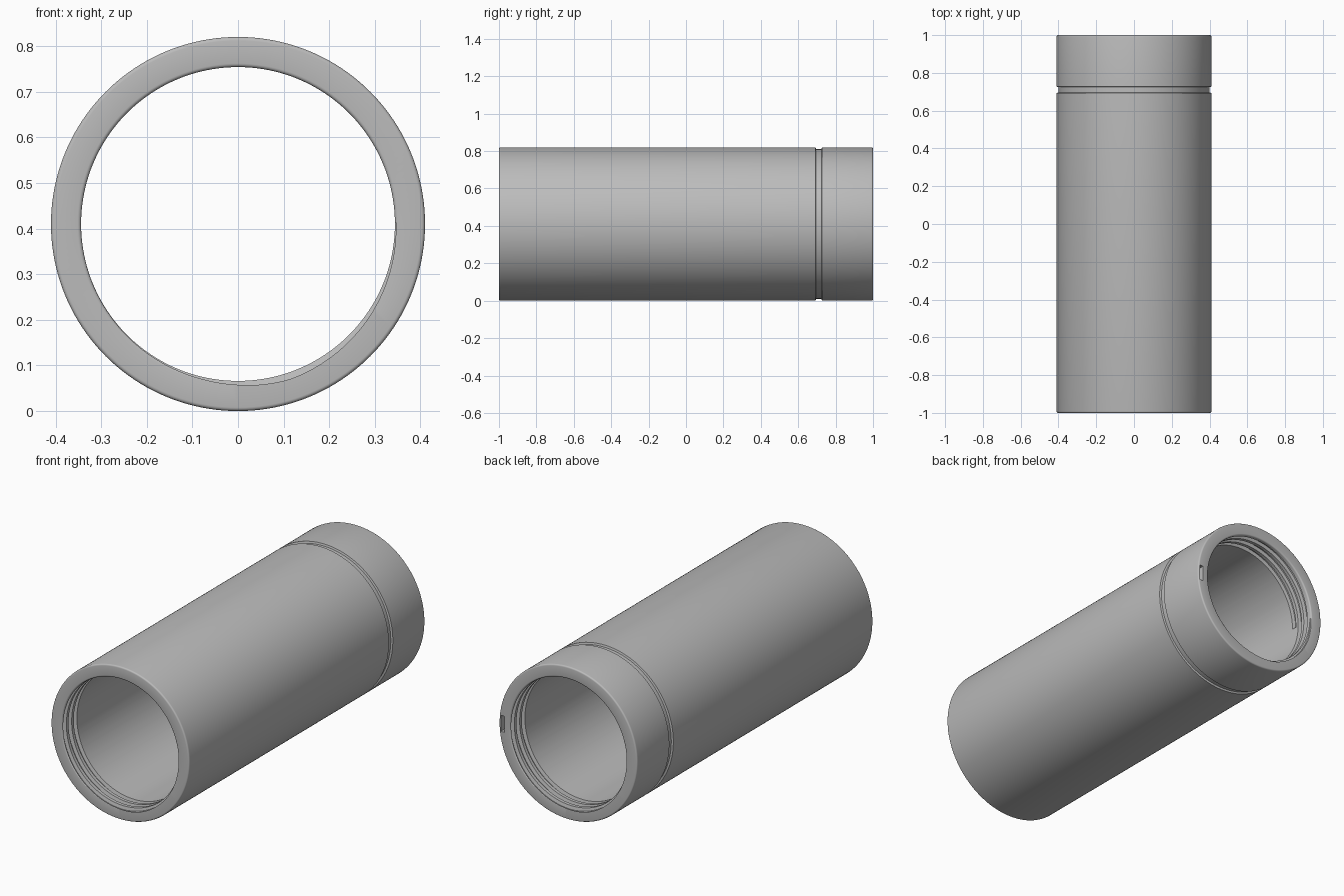
import bpy, bmesh
from math import pi, sin, cos
from mathutils import Matrix

old = bpy.data.objects.get("Cube")
if old:
    bpy.data.objects.remove(old, do_unlink=True)

R, BORE, ROUND = 0.41, 0.344, 0.008
CENTRE_Z = R
SEGMENTS = 160

grey = bpy.data.materials.new("satin grey")
grey.use_nodes = True
colour = (0.5, 0.5, 0.5, 1)
grey.diffuse_color = colour
grey.node_tree.nodes["Principled BSDF"].inputs["Base Color"].default_value = colour


def make_object(name, bm):
    bmesh.ops.recalc_face_normals(bm, faces=bm.faces)
    mesh = bpy.data.meshes.new(name)
    bm.to_mesh(mesh)
    bm.free()
    mesh.materials.append(grey)
    obj = bpy.data.objects.new(name, mesh)
    bpy.context.collection.objects.link(obj)
    return obj


def skin(bm, rings, closed):
    """Bridge equal rings of points with quads, capping the ends if open."""
    loops = [[bm.verts.new(p) for p in ring] for ring in rings]
    n = len(loops[0])
    pairs = list(zip(loops, loops[1:]))
    if closed:
        pairs.append((loops[-1], loops[0]))
    else:
        bm.faces.new(loops[0])
        bm.faces.new(loops[-1])
    for a, b in pairs:
        for i in range(n):
            j = (i + 1) % n
            bm.faces.new((a[i], a[j], b[j], b[i]))


def corner(cr, cy, start):
    """Quarter-round edge of the wall profile, as (radius, y) points."""
    return [(cr + ROUND * cos(start + k * pi / 8), cy + ROUND * sin(start + k * pi / 8))
            for k in range(5)]


# Tube wall: rounded rims and a shallow band groove, turned about the y axis
inner, outer, end = BORE + ROUND, R - ROUND, 1 - ROUND
profile = corner(inner, -end, pi) + corner(outer, -end, 1.5 * pi)
profile += [(R, 0.693), (R - 0.01, 0.696), (R - 0.01, 0.724), (R, 0.727)]
profile += corner(outer, end, 0) + corner(inner, end, pi / 2)
rings = []
for s in range(SEGMENTS):
    a = 2 * pi * s / SEGMENTS
    rings.append([(r * cos(a), y, CENTRE_Z + r * sin(a)) for r, y in profile])
bm = bmesh.new()
skin(bm, rings, True)
tube = make_object("threaded_tube", bm)


# Helical thread cutter: three right-handed turns with a tapered lead-in
def thread_cutter(name, turn):
    pitch, turns, steps = 0.045, 3, 96
    rings = []
    for s in range(turns * steps + 1):
        t = s / steps
        a = -2 * pi * t + 0.01
        floor = BORE + 0.002 + 0.016 * min(1, t * 4)
        y = -1 + pitch * t
        section = [(BORE - 0.01, -0.016), (floor, -0.009), (floor, 0.009), (BORE - 0.01, 0.016)]
        rings.append([(r * cos(a), y + dy, r * sin(a)) for r, dy in section])
    bm = bmesh.new()
    skin(bm, rings, False)
    bm.transform(Matrix.Translation((0, 0, CENTRE_Z)) @ Matrix.Rotation(turn, 4, "Z"))
    return make_object(name, bm)


# Small key pocket in the rear rim
bm = bmesh.new()
bmesh.ops.create_cube(bm, size=1, matrix=Matrix.Translation((0.388, 1, CENTRE_Z))
                      @ Matrix.Diagonal((0.022, 0.06, 0.086, 1)))
cutters = [thread_cutter("front_thread_cutter", 0),
           thread_cutter("rear_thread_cutter", pi),
           make_object("key_pocket_cutter", bm)]

for cutter in cutters:
    cutter.hide_render = True
    mod = tube.modifiers.new(cutter.name, "BOOLEAN")
    mod.operation = "DIFFERENCE"
    mod.solver = "EXACT"
    mod.use_self = "thread" in cutter.name
    mod.object = cutter

# Bake the cuts, then drop the cutters
bpy.context.view_layer.update()
graph = bpy.context.evaluated_depsgraph_get()
tube_mesh = bpy.data.meshes.new_from_object(tube.evaluated_get(graph))
tube.modifiers.clear()
tube.data = tube_mesh
for cutter in cutters:
    bpy.data.objects.remove(cutter, do_unlink=True)

# Smooth shading with crisp edges
for obj in bpy.context.selected_objects:
    obj.select_set(False)
tube.select_set(True)
bpy.context.view_layer.objects.active = tube
bpy.ops.object.shade_smooth_by_angle(angle=pi / 6)
